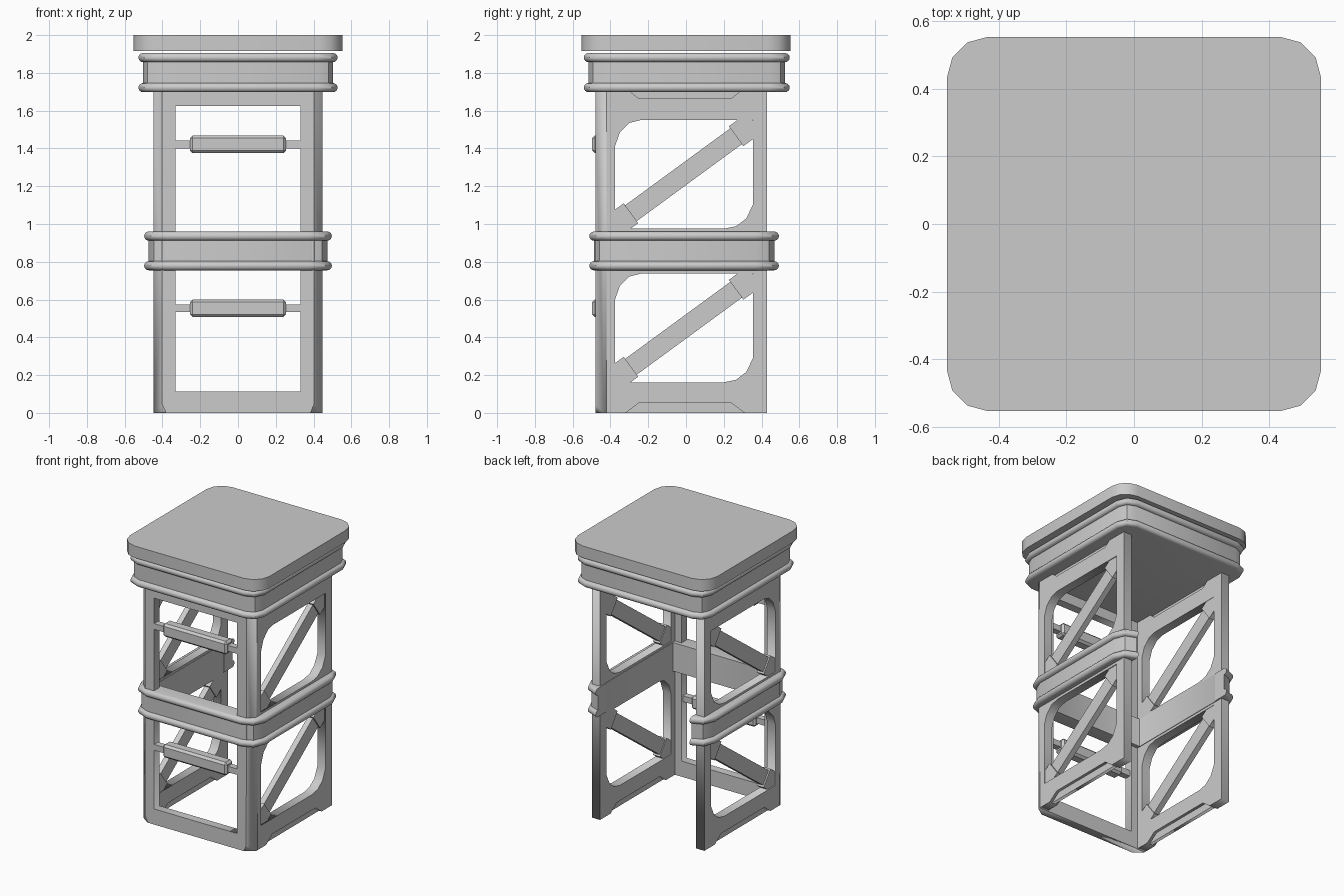
import bpy, bmesh
from math import sin, cos, pi, radians, atan2
from mathutils import Matrix

if "Cube" in bpy.data.objects:
    bpy.data.objects.remove(bpy.data.objects["Cube"])

grey = bpy.data.materials.new("plain_grey")
grey.use_nodes = True
grey.diffuse_color = (0.6, 0.6, 0.6, 1)
grey.node_tree.nodes["Principled BSDF"].inputs["Base Color"].default_value = (0.6, 0.6, 0.6, 1)


def finish(bm, name, smooth=False):
    bmesh.ops.recalc_face_normals(bm, faces=bm.faces)
    mesh = bpy.data.meshes.new(name)
    bm.to_mesh(mesh)
    bm.free()
    mesh.materials.append(grey)
    ob = bpy.data.objects.new(name, mesh)
    bpy.context.collection.objects.link(ob)
    if smooth:
        bpy.ops.object.select_all(action='DESELECT')
        ob.select_set(True)
        bpy.context.view_layer.objects.active = ob
        bpy.ops.object.shade_smooth_by_angle(angle=radians(40))
    return ob


def box(name, x, y, z, bevel=0, turn=None):
    """Box from (min, max) ranges, optionally bevelled and transformed."""
    bm = bmesh.new()
    bmesh.ops.create_cube(bm, size=1)
    for v in bm.verts:
        v.co = [(a + b) / 2 + c * (b - a) for (a, b), c in zip((x, y, z), v.co)]
    if bevel:
        bmesh.ops.bevel(bm, geom=bm.edges[:], offset=bevel, segments=1, affect='EDGES')
    if turn:
        bm.transform(turn)
    return finish(bm, name)


def slab(outlines, depth):
    """Flat plate in XY with holes, extruded along Z from 0 to depth."""
    curve = bpy.data.curves.new("plate", 'CURVE')
    curve.dimensions = '2D'
    curve.fill_mode = 'BOTH'
    curve.extrude = depth / 2
    for pts in outlines:
        s = curve.splines.new('POLY')
        s.points.add(len(pts) - 1)
        for p, (a, b) in zip(s.points, pts):
            p.co = (a, b, 0, 1)
        s.use_cyclic_u = True
    ob = bpy.data.objects.new("plate", curve)
    bpy.context.collection.objects.link(ob)
    mesh = bpy.data.meshes.new_from_object(ob.evaluated_get(bpy.context.evaluated_depsgraph_get()))
    bm = bmesh.new()
    bm.from_mesh(mesh)
    bpy.data.objects.remove(ob)
    bpy.data.curves.remove(curve)
    bpy.data.meshes.remove(mesh)
    bmesh.ops.remove_doubles(bm, verts=bm.verts, dist=1e-5)
    bmesh.ops.translate(bm, verts=bm.verts, vec=(0, 0, depth / 2))
    return bm


def outline(hx, y0, y1, r, segs):
    """Rounded rectangle, running from the back left corner round the front."""
    pts = []
    for i, (sx, y) in enumerate(((1, y1 - r), (1, y0 + r), (-1, y0 + r), (-1, y1 - r))):
        for k in range(segs + 1):
            a = pi / 2 * (1 - i - k / segs)
            pts.append((sx * (hx - r) + r * cos(a), y + r * sin(a)))
    return pts


def loft(name, profile, hx, y0, y1, r, segs=2, open_back=False):
    """Sweep an (offset, z) profile round the rounded rectangle."""
    bm = bmesh.new()
    rings = [[bm.verts.new((x, y, z)) for x, y in outline(hx + o, y0 - o, y1 + o, r + o, segs)]
             for o, z in profile]
    n, m = len(rings[0]), len(rings)
    for i in range(m if open_back else m - 1):
        a, b = rings[i], rings[(i + 1) % m]
        for j in range(n - 1 if open_back else n):
            k = (j + 1) % n
            bm.faces.new((a[j], a[k], b[k], b[j]))
    if open_back:
        bm.faces.new([ring[0] for ring in rings])
        bm.faces.new([ring[-1] for ring in rings])
    else:
        bm.faces.new(rings[0])
        bm.faces.new(rings[-1])
    return finish(bm, name, True)


def beads(z0, z1, h=0.024):
    """Outer band profile: a round lip at the bottom and top."""
    return [(h * cos(a), z + h * sin(a)) for z in (z0 + h, z1 - h)
            for a in [-pi / 2 + pi * k / 8 for k in range(9)]]


# Cap and the two bands
loft("roof_cap", [(0, 1.915), (0, 2)], 0.553, -0.553, 0.553, 0.12, 3)
loft("upper_band", beads(1.698, 1.905), 0.503, -0.517, 0.525, 0.08)
loft("middle_band", beads(0.755, 0.96) + [(-0.095, 0.96), (-0.095, 0.755)],
     0.473, -0.488, 0.468, 0.1, open_back=True)

# Front frame with chamfered outer corners
bm = slab([[(-0.447, 0), (0.447, 0), (0.447, 1.74), (-0.447, 1.74)],
           [(-0.33, 0.112), (0.33, 0.112), (0.33, 1.625), (-0.33, 1.625)]], 0.06)
bm.transform(Matrix.Translation((0, -0.42, 0)) @ Matrix.Rotation(pi / 2, 4, 'X'))
corners = [e for e in bm.edges if all(abs(v.co.x) > 0.44 and v.co.y < -0.47 for v in e.verts)
           and abs(e.verts[0].co.z - e.verts[1].co.z) > 1]
bmesh.ops.bevel(bm, geom=corners, offset=0.045, segments=1, affect='EDGES')
finish(bm, "front_frame")

# Rungs on the front
for label, z in (("lower", 0.554), ("upper", 1.422)):
    box(label + "_rung_bar", (-0.34, 0.34), (-0.48, -0.435), (z - 0.021, z + 0.021))
    box(label + "_rung_grip", (-0.255, 0.255), (-0.498, -0.415), (z - 0.047, z + 0.047), 0.015)


def opening(z):
    """Window with its upper front and lower back corners rounded off."""
    return [(-0.375, z), (0.2, z), (0.265, z + 0.013), (0.32, z + 0.055), (0.355, z + 0.13),
            (0.355, z + 0.575), (-0.24, z + 0.575), (-0.3, z + 0.56), (-0.35, z + 0.51),
            (-0.375, z + 0.44)]


bottom_notch = [(-0.32, 0), (-0.25, 0.052), (0.24, 0.052), (0.31, 0)]
top_notch = [(0.31, 1.72), (0.24, 1.665), (-0.25, 1.665), (-0.32, 1.72)]
panel = [(-0.425, 0)] + bottom_notch + [(0.43, 0), (0.43, 1.72)] + top_notch + [(-0.425, 1.72)]
# Maps plate X, Y, Z to model Y, Z, X
to_side = Matrix(((0, 0, 1, 0), (1, 0, 0, 0), (0, 1, 0, 0), (0, 0, 0, 1)))

for side, s in (("left", 1), ("right", -1)):
    mirror = Matrix.Scale(s, 4, (1, 0, 0))
    # Side panel and the thin webs in its notches
    for name, shapes, x, depth in (
            ("side_panel", [panel, opening(0.162), opening(0.975)], 0.382, 0.065),
            ("bottom_web", [bottom_notch], 0.402, 0.025),
            ("top_web", [top_notch], 0.402, 0.025)):
        bm = slab(shapes, depth)
        bm.transform(mirror @ Matrix.Translation((x, 0, 0)) @ to_side)
        finish(bm, side + "_" + name)
    # Diagonal braces with end brackets
    for label, z in (("lower", 0.448), ("upper", 1.261)):
        turn = (mirror @ Matrix.Translation((0, -0.013, z))
                @ Matrix.Rotation(atan2(0.407, 0.556), 4, 'X'))
        name = side + "_" + label + "_brace"
        box(name, (0.39, 0.43), (-0.36, 0.36), (-0.052, 0.052), 0, turn)
        for end, e in (("front", -1), ("back", 1)):
            span = sorted((e * 0.345, e * 0.465))
            box(name + "_" + end + "_bracket", (0.384, 0.44), span, (-0.065, 0.065), 0, turn)
